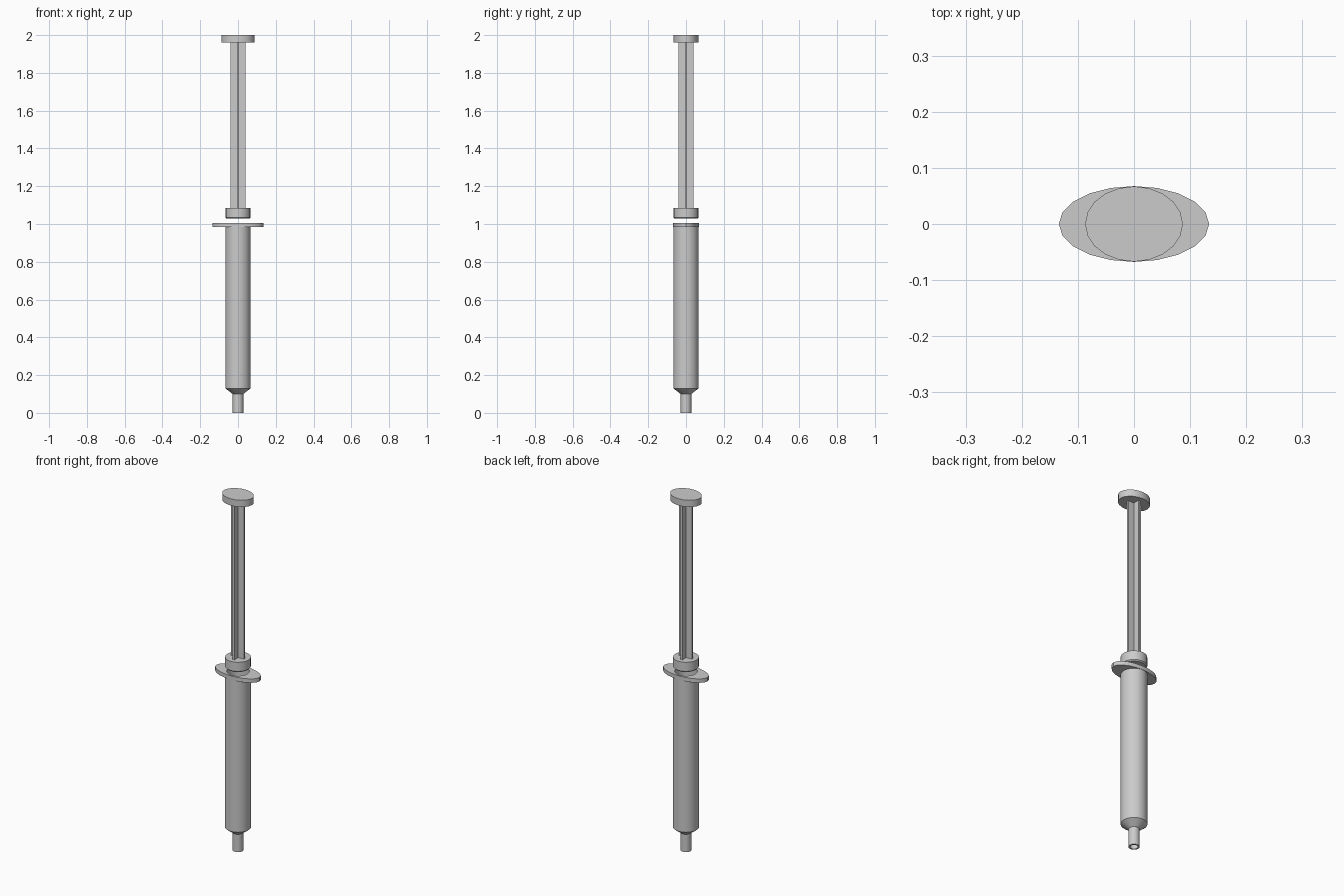
import bpy, bmesh, math

if "Cube" in bpy.data.objects:
    bpy.data.objects.remove(bpy.data.objects["Cube"])

SIDES = 20


def finish(name, bm):
    bmesh.ops.recalc_face_normals(bm, faces=bm.faces)
    me = bpy.data.meshes.new(name)
    bm.to_mesh(me)
    bm.free()
    ob = bpy.data.objects.new(name, me)
    bpy.context.collection.objects.link(ob)
    bpy.ops.object.select_all(action='DESELECT')
    ob.select_set(True)
    bpy.context.view_layer.objects.active = ob
    bpy.ops.object.shade_smooth_by_angle(angle=math.radians(30))
    return ob


def loft(name, rings, closed=False):
    """Stack elliptical rings (rx, ry, z); cap the ends or join them into a shell."""
    bm = bmesh.new()
    loops = []
    for rx, ry, z in rings:
        loops.append([bm.verts.new((rx * math.cos(2 * math.pi * i / SIDES),
                                    ry * math.sin(2 * math.pi * i / SIDES), z))
                      for i in range(SIDES)])
    pairs = list(zip(loops, loops[1:]))
    if closed:
        pairs.append((loops[-1], loops[0]))
    else:
        bm.faces.new(loops[0])
        bm.faces.new(loops[-1])
    for a, b in pairs:
        for i in range(SIDES):
            j = (i + 1) % SIDES
            bm.faces.new((a[i], a[j], b[j], b[i]))
    return finish(name, bm)


# Hollow barrel with tapered shoulder, nozzle and oval finger flange
R, IN = 0.067, 0.058
profile = [(0.028, 0), (0.028, 0.10), (R, 0.13), (R, 0.983)]
bore = [(IN, 1.005), (IN, 0.135), (0.020, 0.105), (0.020, 0)]
rings = [(r, r, z) for r, z in profile]
rings += [(0.134, R + 0.0005, 0.983), (0.134, R + 0.0005, 1.005)]
rings += [(r, r, z) for r, z in bore]
loft("barrel", rings, closed=True)

# Plunger seal, with a slightly eased lower edge
loft("plunger_seal", [(0.060, 0.060, 1.028), (0.066, 0.066, 1.034), (0.066, 0.066, 1.085)])

# Cross-shaped plunger rod, extruded from a plus outline
w, t = 0.04, 0.005
quarter = [(w, -t), (w, t), (t, t)]
outline = []
for k in range(4):
    c, s = round(math.cos(k * math.pi / 2)), round(math.sin(k * math.pi / 2))
    outline += [(x * c - y * s, x * s + y * c) for x, y in quarter]
bm = bmesh.new()
base = bm.faces.new([bm.verts.new((x, y, 1.08)) for x, y in outline])
top = bmesh.ops.extrude_face_region(bm, geom=[base], use_keep_orig=True)
bmesh.ops.translate(bm, vec=(0, 0, 0.885),
                    verts=[v for v in top["geom"] if isinstance(v, bmesh.types.BMVert)])
finish("plunger_rod", bm)

# Oval thumb rest
loft("thumb_rest", [(0.087, 0.067, 1.962), (0.087, 0.067, 2.0)])
